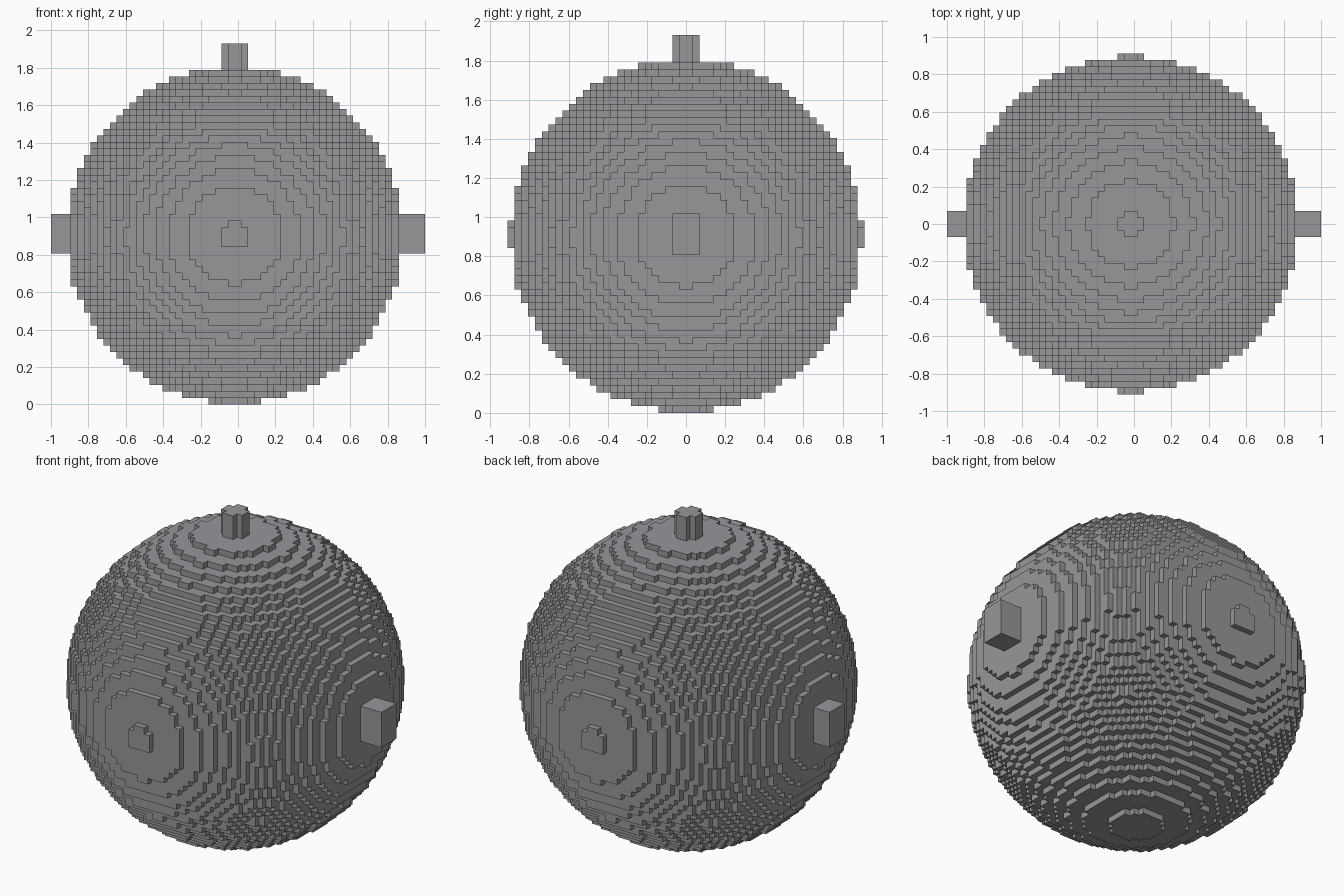
import bpy
import bmesh
from itertools import product
from mathutils import Vector

cube = bpy.data.objects.get("Cube")
if cube:
    bpy.data.objects.remove(cube, do_unlink=True)

CELL = 2 / 57                      # edge of one block
OFFSET = Vector((-0.5, 0, 0))      # body sits half a block off centre
RADIUS_SQ = 654.75                 # ball radius squared, in blocks
CENTRE_Z = 25.77

grey = bpy.data.materials.new("plain_grey")
grey.use_nodes = True
colour = (0.31, 0.31, 0.33, 1)
grey.diffuse_color = colour
grey.node_tree.nodes["Principled BSDF"].inputs["Base Color"].default_value = colour


def block_object(name, cells):
    """Mesh the exposed sides of a set of unit blocks."""
    bm = bmesh.new()
    verts = {}

    def vert(corner):
        if corner not in verts:
            verts[corner] = bm.verts.new((Vector(corner) + OFFSET) * CELL)
        return verts[corner]

    for cell in cells:
        for axis, side in product(range(3), (0, 1)):
            neighbour = list(cell)
            neighbour[axis] += 1 if side else -1
            if tuple(neighbour) in cells:
                continue
            ring = []
            for u, v in ((0, 0), (1, 0), (1, 1), (0, 1)):
                corner = list(cell)
                corner[axis] += side
                corner[(axis + 1) % 3] += u
                corner[(axis + 2) % 3] += v
                ring.append(vert(tuple(corner)))
            bm.faces.new(ring if side else ring[::-1])

    mesh = bpy.data.meshes.new(name)
    bm.to_mesh(mesh)
    bm.free()
    mesh.materials.append(grey)
    obj = bpy.data.objects.new(name, mesh)
    bpy.context.collection.objects.link(obj)
    return obj


def box_cells(xs, ys, zs):
    return set(product(range(*xs), range(*ys), range(*zs)))


# Stepped ball
def in_ball(cell):
    x, y, z = cell
    return (x + 0.5) ** 2 + (y + 0.5) ** 2 + (z + 0.5 - CENTRE_Z) ** 2 <= RADIUS_SQ


block_object("ball", {c for c in box_cells((-26, 26), (-26, 26), (0, 51)) if in_ball(c)})

# Stem with notched corners
block_object("stem", box_cells((-2, 2), (-1, 1), (51, 55)) | box_cells((-1, 1), (-2, 2), (51, 55)))

# Side pegs, the left one a block longer
block_object("left_peg", box_cells((25, 29), (-2, 2), (23, 29)))
block_object("right_peg", box_cells((-28, -25), (-2, 2), (23, 29)))
